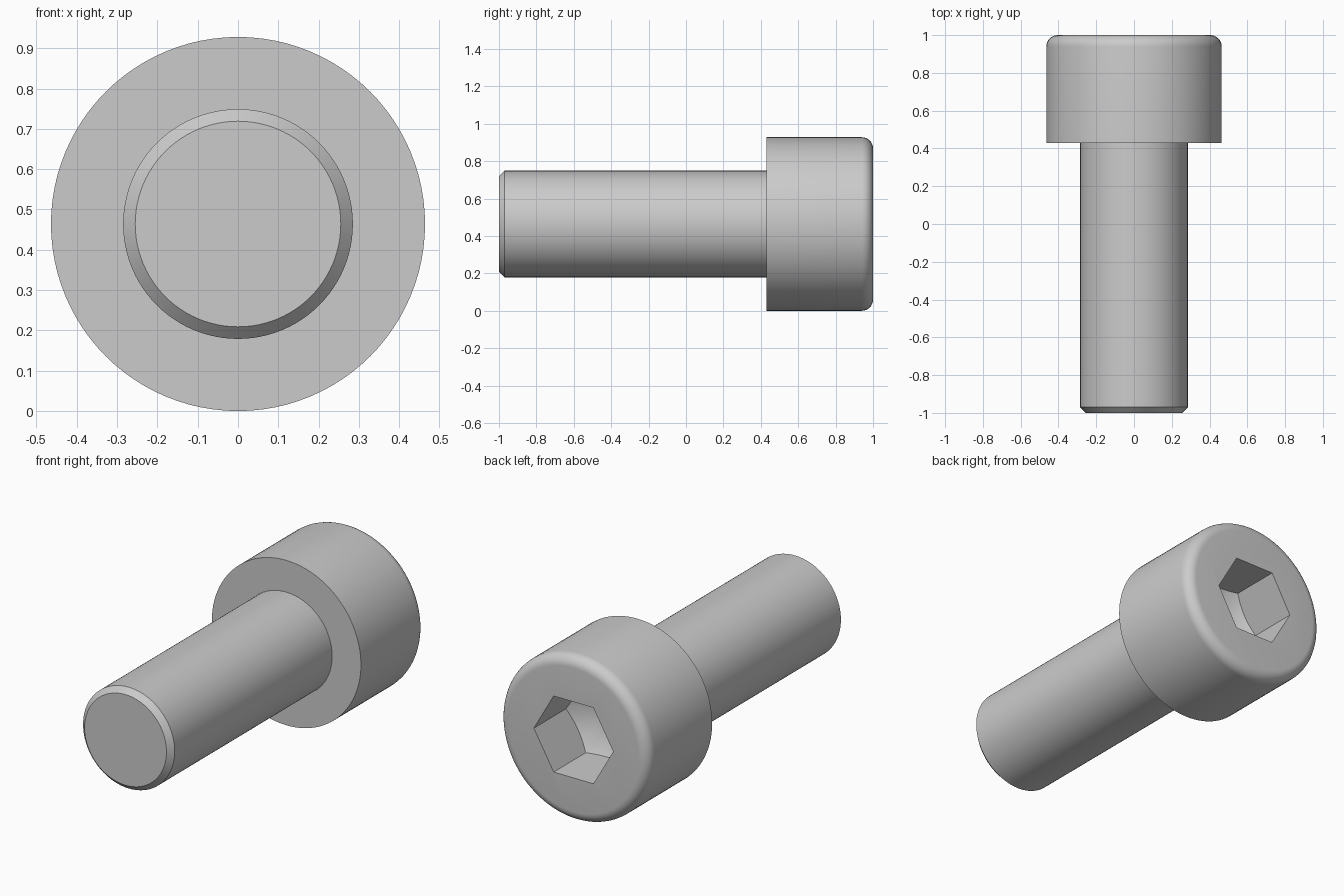
import bpy, bmesh, math

# Main dimensions
HEAD_R, SHANK_R = 0.464, 0.285
BACK, UNDERSIDE, FRONT = 1.0, 0.43, -1.0
CHAMFER, FILLET = 0.03, 0.06
HEX_R, HEX_DEPTH = 0.247, 0.285
CONE_SLOPE = math.tan(math.radians(30))
SIDES = 96

if "Cube" in bpy.data.objects:
    bpy.data.objects.remove(bpy.data.objects["Cube"])

steel = bpy.data.materials.new("steel_grey")
steel.use_nodes = True
colour = (0.6, 0.6, 0.6, 1)
steel.diffuse_color = colour
steel.node_tree.nodes["Principled BSDF"].inputs["Base Color"].default_value = colour


def lathe(name, profile, sides=SIDES):
    """Turn (radius, y) points around the bolt axis; zero radius closes an end."""
    bm = bmesh.new()
    rings = []
    for r, y in profile:
        count = sides if r > 0 else 1
        angles = [2 * math.pi * i / sides for i in range(count)]
        rings.append([bm.verts.new((r * math.cos(a), y, HEAD_R + r * math.sin(a)))
                      for a in angles])
    for a, b in zip(rings, rings[1:]):
        for i in range(sides):
            j = (i + 1) % sides
            corners = [a[i % len(a)], a[j % len(a)], b[j % len(b)], b[i % len(b)]]
            bm.faces.new(list(dict.fromkeys(corners)))
    # Flat caps on open ends
    for ring in (rings[0], rings[-1]):
        if len(ring) > 1:
            bm.faces.new(ring)
    bmesh.ops.recalc_face_normals(bm, faces=bm.faces[:])
    mesh = bpy.data.meshes.new(name)
    bm.to_mesh(mesh)
    bm.free()
    mesh.materials.append(steel)
    obj = bpy.data.objects.new(name, mesh)
    bpy.context.collection.objects.link(obj)
    return obj


def boolean(target, tool, operation):
    """Apply a boolean and drop the tool."""
    mod = target.modifiers.new(operation.lower(), 'BOOLEAN')
    mod.operation, mod.object, mod.solver = operation, tool, 'EXACT'
    bpy.context.view_layer.objects.active = target
    bpy.ops.object.modifier_apply(modifier=mod.name)
    bpy.data.objects.remove(tool)


# Bolt body: chamfered shank, flat shoulder, head with a rounded rim
rim = []
for i in range(9):
    a = math.pi / 2 * i / 8
    rim.append((HEAD_R - FILLET * (1 - math.cos(a)), BACK - FILLET * (1 - math.sin(a))))
bolt = lathe("socket_head_bolt", [
    (SHANK_R - CHAMFER, FRONT), (SHANK_R, FRONT + CHAMFER),
    (SHANK_R, UNDERSIDE), (HEAD_R, UNDERSIDE)] + rim)

# Hexagonal socket with a drilled conical floor
floor_y = BACK - HEX_DEPTH
socket = lathe("socket_cutter", [(HEX_R, BACK - 0.5), (HEX_R, BACK + 0.1)], 6)
wide = HEX_R * 1.2
drill = lathe("drill_cutter", [
    (0, floor_y - HEX_R * CONE_SLOPE),
    (wide, floor_y + (wide - HEX_R) * CONE_SLOPE),
    (wide, BACK + 0.2)])
socket.hide_render = drill.hide_render = True
boolean(socket, drill, 'INTERSECT')
boolean(bolt, socket, 'DIFFERENCE')

# Smooth round surfaces, crisp edges
bpy.ops.object.select_all(action='DESELECT')
bolt.select_set(True)
bpy.context.view_layer.objects.active = bolt
bpy.ops.object.shade_smooth_by_angle(angle=math.radians(25))
